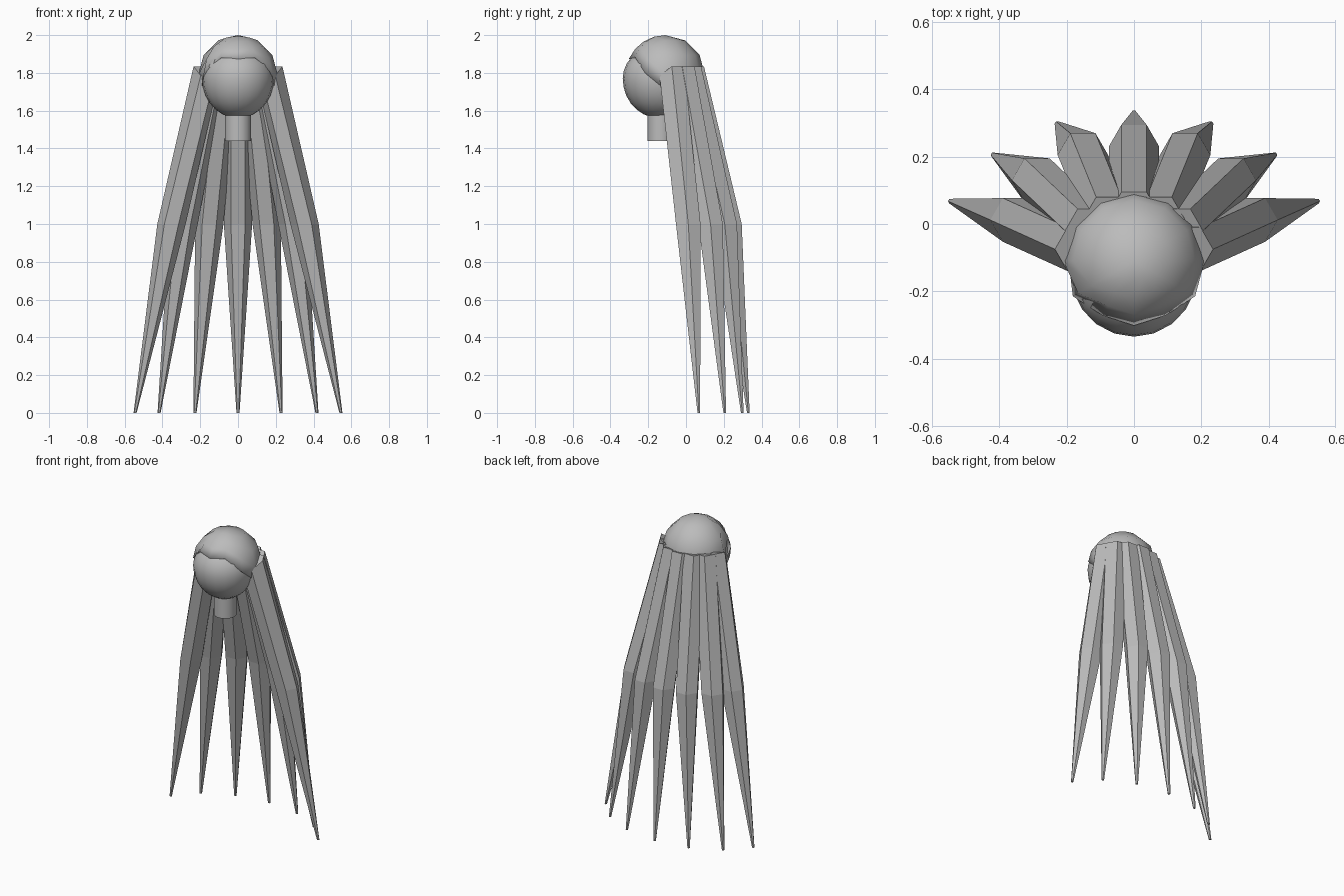
import bpy, bmesh, math

if "Cube" in bpy.data.objects:
    bpy.data.objects.remove(bpy.data.objects["Cube"])

grey = bpy.data.materials.new("plain_grey")
grey.diffuse_color = (0.5, 0.5, 0.5, 1)
grey.use_nodes = True
grey.node_tree.nodes["Principled BSDF"].inputs["Base Color"].default_value = grey.diffuse_color


def make(name, bm, smooth=None):
    bmesh.ops.recalc_face_normals(bm, faces=bm.faces)
    me = bpy.data.meshes.new(name)
    bm.to_mesh(me)
    bm.free()
    ob = bpy.data.objects.new(name, me)
    bpy.context.collection.objects.link(ob)
    me.materials.append(grey)
    if smooth:
        bpy.ops.object.select_all(action='DESELECT')
        ob.select_set(True)
        bpy.context.view_layer.objects.active = ob
        bpy.ops.object.shade_smooth_by_angle(angle=math.radians(smooth))
    return ob


# Head: egg, flatter above the brow so the hair overhangs it
bm = bmesh.new()
bmesh.ops.create_uvsphere(bm, u_segments=20, v_segments=14, radius=1)
for v in bm.verts:
    x, y, z = v.co
    v.co = (x * 0.19, y * 0.195 - 0.14, z * (0.175 if z > 0 else 0.21) + 1.77)
make("head", bm, 60)

# Neck
bm = bmesh.new()
bmesh.ops.create_cone(bm, cap_ends=True, segments=16, radius1=0.07, radius2=0.07, depth=0.2)
bmesh.ops.translate(bm, verts=bm.verts, vec=(0, -0.135, 1.54))
make("neck", bm, 40)

# Hair cap: dome whose lower rim rises over the face
R, SEG, ROWS = 0.21, 12, 3
bm = bmesh.new()
top = bm.verts.new((0, -0.11, 1.79 + R))
rings = []
for i in range(ROWS + 1):
    ring = []
    for j in range(SEG):
        az = 2 * math.pi * j / SEG
        front = -math.cos(az)                    # 1 at the face, -1 behind
        end = 112 if front < 0.3 else (88 if front < 0.7 else 63)
        if front > 0.99:
            end = 66                             # small dip in the middle
        t = math.radians(min(30 * (i + 1), end) if i < ROWS else end)
        if front > 0.3 and i < ROWS:
            t = math.radians(end * (i + 1) / (ROWS + 1))
        ring.append(bm.verts.new((R * math.sin(t) * math.sin(az),
                                  -0.11 + R * math.sin(t) * math.cos(az),
                                  1.79 + R * math.cos(t))))
    rings.append(ring)
for j in range(SEG):
    k = (j + 1) % SEG
    bm.faces.new((top, rings[0][j], rings[0][k]))
    for a, b in zip(rings, rings[1:]):
        bm.faces.new((a[j], b[j], b[k], a[k]))
cap = make("hair_cap", bm, 50)
mod = cap.modifiers.new("thickness", 'SOLIDIFY')
mod.thickness = 0.025
mod.offset = -1


# Hair strands: hexagonal spikes through root, bend and tip
def strand(name, root, mid, tip):
    bm = bmesh.new()
    loops = []
    for (x, y), z, r in ((root, 1.835, 0.075), (mid, 1.0, 0.075), (tip, 0.0, 0.008)):
        loop = []
        for k in range(6):
            a = math.pi * k / 3
            drop = 0.05 if z > 1.5 and math.sin(a) < -0.1 else 0
            loop.append(bm.verts.new((x + r * math.cos(a), y + r * math.sin(a), z - drop)))
        loops.append(loop)
    for a, b in zip(loops, loops[1:]):
        for k in range(6):
            n = (k + 1) % 6
            bm.faces.new((a[k], a[n], b[n], b[k]))
    bm.faces.new(loops[0])
    bm.faces.new(loops[-1])
    make(name, bm)


strand("hair_strand_back", (0, 0.03), (0, 0.23), (0, 0.33))
paths = [((0.075, 0.015), (0.152, 0.205), (0.228, 0.298)),
         ((0.13, -0.02), (0.288, 0.13), (0.418, 0.205)),
         ((0.16, -0.075), (0.352, 0.012), (0.545, 0.068))]
for i, path in enumerate(paths, 1):
    for side, s in (("right", 1), ("left", -1)):
        strand(f"hair_strand_{side}_{i}", *[(s * x, y) for x, y in path])
